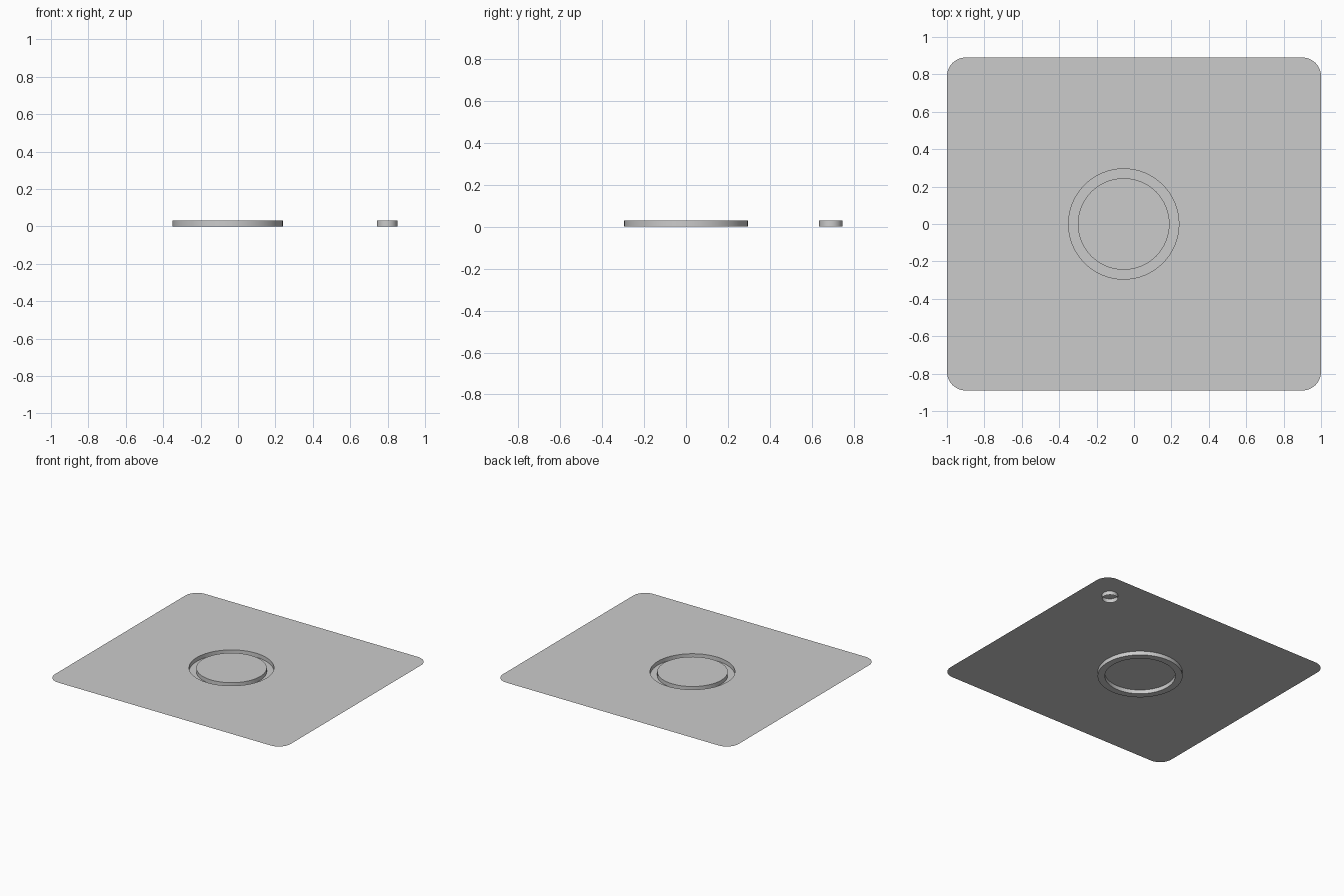
import bpy, bmesh
from math import sin, cos, pi

cube = bpy.data.objects.get("Cube")
if cube:
    bpy.data.objects.remove(cube)

TOP = 0.03            # height of the sheet
HALF_X, HALF_Y, CORNER = 1.0, 0.89, 0.1
RING = (-0.055, 0.0)  # centre of the round groove
DRAIN = (0.797, 0.69)
OUTER, INNER = 0.295, 0.245

grey = bpy.data.materials.new("plain grey")
grey.use_nodes = True
colour = (0.6, 0.6, 0.6, 1)
grey.diffuse_color = colour
grey.node_tree.nodes["Principled BSDF"].inputs["Base Color"].default_value = colour


def circle(bm, centre, radius, z, sides):
    return [bm.verts.new((centre[0] + radius * cos(2 * pi * i / sides),
                          centre[1] + radius * sin(2 * pi * i / sides), z))
            for i in range(sides)]


def finish(name, bm):
    mesh = bpy.data.meshes.new(name)
    bm.to_mesh(mesh)
    bm.free()
    mesh.materials.append(grey)
    obj = bpy.data.objects.new(name, mesh)
    bpy.context.collection.objects.link(obj)
    bpy.ops.object.select_all(action='DESELECT')
    obj.select_set(True)
    bpy.context.view_layer.objects.active = obj
    bpy.ops.object.shade_smooth_by_angle()
    return obj


def lathe(name, centre, profile, sides, cap=False):
    """Turn (radius, height) pairs about a vertical axis."""
    bm = bmesh.new()
    rings = [circle(bm, centre, r, z, sides) for r, z in profile]
    for a, b in zip(rings, rings[1:]):
        for i in range(sides):
            j = (i + 1) % sides
            bm.faces.new((a[j], a[i], b[i], b[j]))
    if cap:
        bm.faces.new(rings[-1])
    return finish(name, bm)


# Thin rounded sheet with a round opening for the groove
bm = bmesh.new()
outline = []
for k, (sx, sy) in enumerate([(1, 1), (-1, 1), (-1, -1), (1, -1)]):
    for i in range(13):
        a = (k + i / 12) * pi / 2
        outline.append(bm.verts.new((sx * (HALF_X - CORNER) + CORNER * cos(a),
                                     sy * (HALF_Y - CORNER) + CORNER * sin(a), TOP)))
opening = circle(bm, RING, OUTER, TOP, 64)
edges = [bm.edges.new((loop[i - 1], loop[i]))
         for loop in (outline, opening) for i in range(len(loop))]
bmesh.ops.triangle_fill(bm, edges=edges, use_beauty=True, normal=(0, 0, 1))
for face in bm.faces:
    face.normal_update()
    if face.normal.z < 0:
        face.normal_flip()
finish("sheet", bm)

# Round groove sunk below the sheet, with the raised disc inside it
lathe("round_groove", RING,
      [(OUTER, TOP), (OUTER, 0), (INNER, 0), (INNER, TOP)], 64, cap=True)

# Short open tube under the corner, with a thin flange on top
lathe("corner_tube", DRAIN, [(0.055, 0), (0.055, TOP)], 32)
lathe("corner_flange", DRAIN, [(0.075, TOP + 0.0004), (0.055, TOP + 0.0004)], 32)
